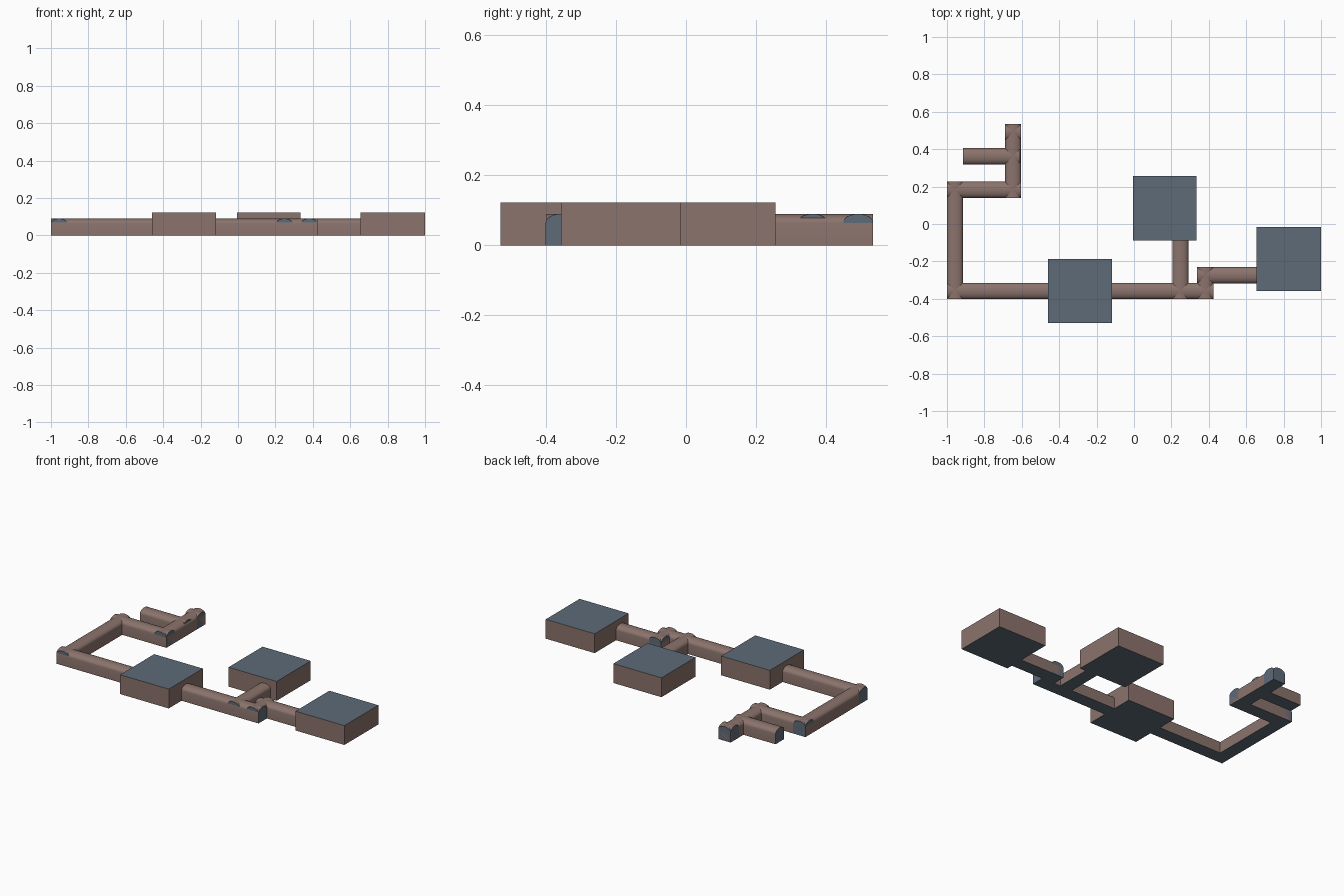
import bpy, bmesh, math

if "Cube" in bpy.data.objects:
    bpy.data.objects.remove(bpy.data.objects["Cube"])


def material(name, rgb):
    m = bpy.data.materials.new(name)
    lin = [c / 12.92 if c <= 0.04045 else ((c + 0.055) / 1.055) ** 2.4
           for c in (v / 255 for v in rgb)]
    m.diffuse_color = (*lin, 1)
    m.use_nodes = True
    m.node_tree.nodes["Principled BSDF"].inputs["Base Color"].default_value = m.diffuse_color
    return m


BROWN = material("brown wall", (139, 115, 108))
SLATE = material("slate", (94, 107, 121))


def finish(bm, name):
    """Outward normals; slate on flat end and floor faces is already marked."""
    bmesh.ops.recalc_face_normals(bm, faces=bm.faces)
    me = bpy.data.meshes.new(name)
    bm.to_mesh(me)
    bm.free()
    me.materials.append(BROWN)
    me.materials.append(SLATE)
    ob = bpy.data.objects.new(name, me)
    bpy.context.collection.objects.link(ob)
    return ob


# Rooms: brown walls with slate floor and ceiling
def room(name, x0, x1, y0, y1, h=0.123):
    bm = bmesh.new()
    bmesh.ops.create_cube(bm, size=1)
    for v in bm.verts:
        v.co = (x1 if v.co.x > 0 else x0, y1 if v.co.y > 0 else y0,
                h if v.co.z > 0 else 0)
    bm.normal_update()
    for f in bm.faces:
        f.material_index = int(abs(f.normal.z) > 0.5)
    finish(bm, name)


# Tunnels: vaulted profile swept along x or y, slate floor and end caps
def tunnel(name, axis, a, b, mid, w=0.086, wall=0.064, top=0.09, n=12):
    prof = [(-w / 2, 0), (w / 2, 0)]
    prof += [(w / 2 * math.cos(math.pi * i / n),
              wall + (top - wall) * math.sin(math.pi * i / n)) for i in range(n + 1)]
    bm = bmesh.new()
    rings = [[bm.verts.new((t, mid + p, z) if axis == 'x' else (mid + p, t, z))
              for p, z in prof] for t in (a, b)]
    for ring in rings:
        bm.faces.new(ring).material_index = 1
    k = len(prof)
    for i in range(k):
        j = (i + 1) % k
        f = bm.faces.new((rings[0][i], rings[0][j], rings[1][j], rings[1][i]))
        f.material_index = int(i == 0)
        f.smooth = i > 0
    ob = finish(bm, name)
    bpy.context.view_layer.objects.active = ob
    ob.select_set(True)
    bpy.ops.object.shade_smooth_by_angle(angle=math.radians(62))
    ob.select_set(False)


room("west_room", -0.46, -0.117, -0.53, -0.187)
room("north_room", -0.006, 0.333, -0.087, 0.256)
room("east_room", 0.655, 1.0, -0.357, -0.016)

tunnel("main_tunnel_west", 'x', -1.0, -0.40, -0.358)
tunnel("main_tunnel_east", 'x', -0.18, 0.425, -0.358)
tunnel("north_room_tunnel", 'y', -0.40, -0.08, 0.248)
tunnel("east_jog_tunnel", 'y', -0.40, -0.231, 0.381)
tunnel("east_room_tunnel", 'x', 0.338, 0.66, -0.274)
tunnel("west_long_tunnel", 'y', -0.40, 0.226, -0.957)
tunnel("west_cross_tunnel", 'x', -1.0, -0.603, 0.183)
tunnel("far_tunnel", 'y', 0.14, 0.535, -0.646)
tunnel("far_spur_tunnel", 'x', -0.915, -0.61, 0.362)
tunnel("far_end_tunnel", 'x', -0.689, -0.603, 0.492)
